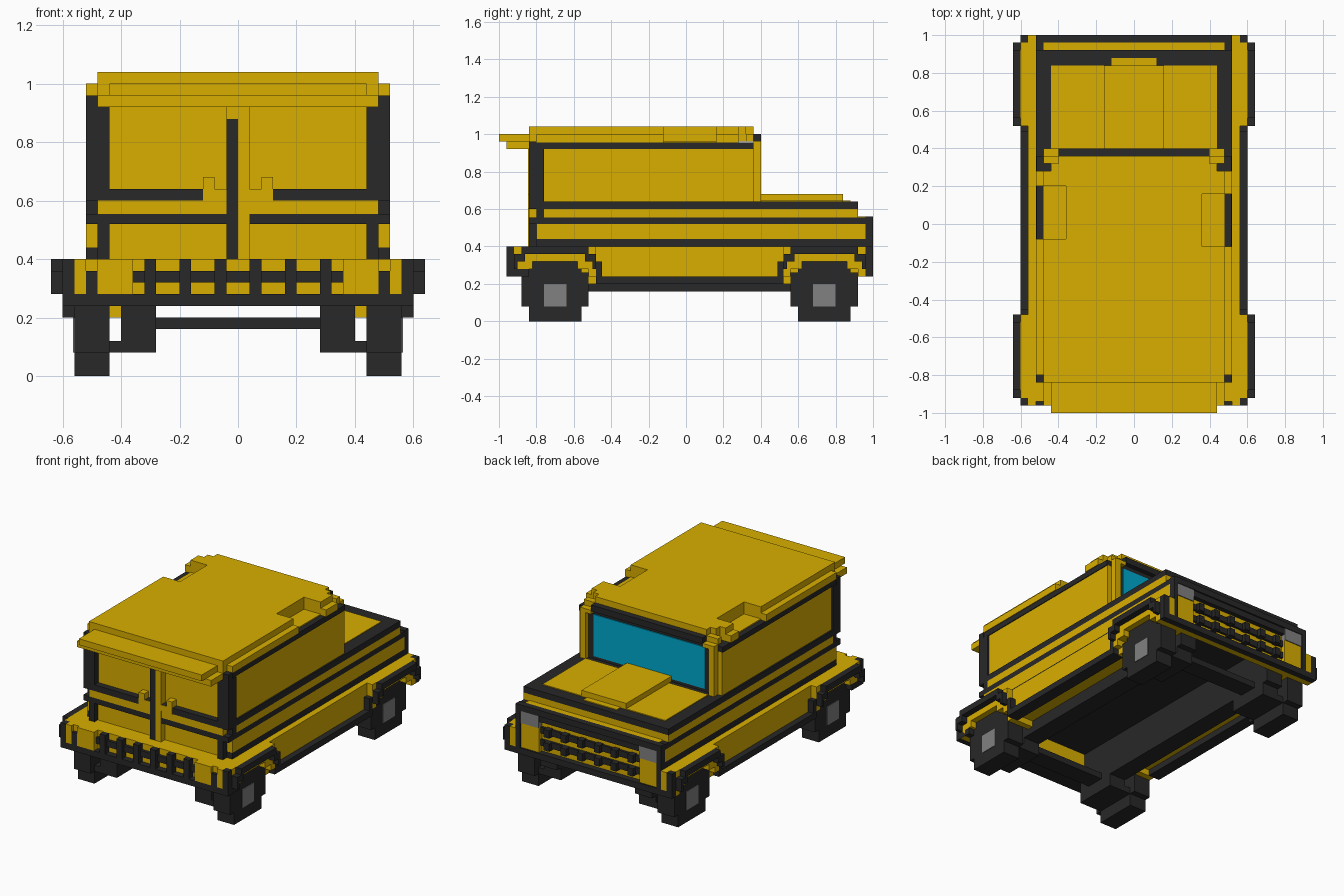
import bpy, bmesh
from mathutils import Vector

if "Cube" in bpy.data.objects:
    bpy.data.objects.remove(bpy.data.objects["Cube"])


def material(name, r, g, b):
    m = bpy.data.materials.new(name)
    m.use_nodes = True
    m.diffuse_color = (r, g, b, 1)
    m.node_tree.nodes["Principled BSDF"].inputs["Base Color"].default_value = (r, g, b, 1)
    return m


YELLOW = material("yellow paint", 0.70, 0.43, 0.0)
DARK = material("dark trim", 0.021, 0.021, 0.021)
GREY = material("grey metal", 0.22, 0.22, 0.22)
GLASS = material("blue glass", 0.0, 0.40, 0.62)


def part(name, mat, *boxes, mirror=False):
    """One object made of boxes (x0, x1, y0, y1, z0, z1), optionally mirrored in x."""
    boxes = list(boxes)
    if mirror:
        boxes += [(-b[1], -b[0], *b[2:]) for b in boxes]
    bm = bmesh.new()
    for x0, x1, y0, y1, z0, z1 in boxes:
        verts = bmesh.ops.create_cube(bm, size=1)["verts"]
        bmesh.ops.scale(bm, verts=verts, vec=(x1 - x0, y1 - y0, z1 - z0))
        bmesh.ops.translate(bm, verts=verts,
                            vec=Vector((x0 + x1, y0 + y1, z0 + z1)) / 2)
    mesh = bpy.data.meshes.new(name)
    bm.to_mesh(mesh)
    bm.free()
    mesh.materials.append(mat)
    obj = bpy.data.objects.new(name, mesh)
    bpy.context.collection.objects.link(obj)
    return obj


# Body in stacked layers, with an open tunnel between the chassis rails
part("lower_body", YELLOW, (.40, .52, -.84, .96, .24, .40), mirror=True)
part("lower_end_walls", YELLOW, (-.40, .40, -.84, -.80, .24, .40),
     (-.40, .40, .92, .96, .24, .40))
part("lower_band", DARK, (-.52, .52, -.80, .96, .40, .44))
part("waist_body", YELLOW, (-.52, .52, -.80, .96, .44, .52))
part("waist_band", DARK, (-.52, .52, -.84, .96, .52, .555))
part("shoulder_body", YELLOW, (-.48, .48, -.84, .92, .555, .60),
     (-.52, .52, -.76, .92, .555, .60), (-.48, .48, .92, .96, .555, .56))
part("shoulder_corner", DARK, (.48, .52, -.80, -.76, .555, .60), mirror=True)
part("upper_band", DARK, (-.52, .52, -.84, .92, .60, .64))
part("door_panel", YELLOW, (.52, .56, -.52, .56, .24, .40), mirror=True)
part("sill", DARK, (.52, .60, -.48, .52, .20, .24), mirror=True)

# Cabin
part("cabin", YELLOW, (-.51, .51, -.76, .36, .64, .92))
part("cabin_top_band", DARK, (-.515, .515, -.80, .36, .92, .955))
part("rear_post", DARK, (.44, .52, -.84, -.76, .64, .92),
     (.48, .52, -.84, -.80, .92, .96), mirror=True)
part("windshield_frame", DARK, (-.46, .46, .36, .37, .64, .96),
     (-.40, .40, .36, .40, .96, 1.0))
part("windshield", GLASS, (-.40, .40, .365, .376, .66, .93))
part("front_pillar", YELLOW, (.44, .48, .36, .40, .64, .96),
     (.40, .48, .32, .36, .96, 1.0), (.40, .48, .36, .40, .94, .965), mirror=True)

# Roof with a notch in each side
part("roof", YELLOW, (-.36, .36, -.84, .36, .96, 1.04), (-.48, .48, -.80, .28, .955, .962))
for s, (n0, n1) in ((1, (-.12, .16)), (-1, (-.08, .20))):
    sides = [(.36, .48, -.84, n0, .96, 1.04), (.48, .52, -.80, n0, .955, 1.0),
             (.36, .48, n1, .28, .96, 1.04), (.48, .52, n1, .28, .955, 1.0),
             (.36, .40, .28, .36, .96, 1.04), (.40, .44, .28, .32, .96, 1.04)]
    if s < 0:
        sides = [(-b[1], -b[0], *b[2:]) for b in sides]
    part("roof_side_left" if s > 0 else "roof_side_right", YELLOW, *sides)
part("rear_visor", YELLOW, (-.44, .44, -1.0, -.84, .96, 1.0),
     (-.48, .48, -.96, -.80, .92, .96))

# Rear doors, set back between the posts
part("door_window_panel", YELLOW, (-.44, .44, -.80, -.76, .64, .92))
part("door_lower_skin", YELLOW, (-.44, .44, -.806, -.80, .40, .52))
part("door_corner_trim", DARK, (.44, .48, -.84, -.80, .40, .52), mirror=True)
part("door_gap", DARK, (-.04, 0, -.845, -.80, .40, .88))
part("door_edge", YELLOW, (0, .04, -.845, -.80, .40, .92), (-.04, 0, -.845, -.80, .88, .92))
part("door_inner_skin", YELLOW, (.04, .12, -.843, -.84, .60, .64), mirror=True)
part("door_handle", YELLOW, (.08, .12, -.845, -.80, .60, .68), mirror=True)

# Hood
part("hood", YELLOW, (-.44, .44, .40, .84, .64, .645), (-.12, .12, .84, .88, .64, .645))
part("hood_scoop", YELLOW, (-.16, .16, .376, .84, .645, .68))

# Grille and lamps
cols = [-.30, -.18, -.06, .06, .18, .30]
part("grille_frame", DARK, (-.52, .52, .96, 1.0, .52, .56), (-.36, .36, .96, .99, .48, .52),
     (-.60, .60, .96, 1.0, .24, .28))
part("grille_bars", DARK, *[(-.36, .36, .96, .975, z, z + .04) for z in (.32, .40)],
     *[(x - .02, x + .02, .96, 1.0, z, z + .05) for x in cols for z in (.31, .395)])
part("headlight", GREY, (.36, .49, .96, .996, .44, .52), mirror=True)
part("lamp_panel", YELLOW, (.36, .49, .96, .99, .28, .44), mirror=True)
part("lamp_side_trim", DARK, (.49, .52, .96, 1.0, .28, .52),
     (.56, .60, .96, 1.0, .28, .40), mirror=True)
part("fender_nose", YELLOW, (.52, .56, .96, 1.0, .28, .40), mirror=True)

# Rear bumper with guard bars
part("rear_bumper", YELLOW, (-.60, .60, -.92, -.84, .28, .40))
part("rear_bumper_pads", YELLOW, (.36, .48, -.96, -.92, .28, .40),
     (.52, .56, -.96, -.92, .28, .40), (.48, .52, -.94, -.92, .36, .40), mirror=True)
part("rear_bumper_bar", DARK, (-.60, .60, -.96, -.84, .24, .28))
part("rear_guard", DARK, (-.36, .36, -.94, -.92, .32, .36),
     *[(x - .02, x + .02, -.96, -.92, .28, .40) for x in cols])
part("rear_bumper_inserts", DARK, (.48, .52, -.96, -.92, .28, .36),
     (.56, .60, -.96, -.92, .28, .40), mirror=True)

# Wheels, arches and axles; inward is the direction toward the doors
for end, c, inward in (("rear", -.70, 1), ("front", .74, -1)):
    part(end + "_wheel", DARK, (.44, .56, c - .14, c + .14, 0, .32),
         (.44, .56, c - .18, c - .14, .08, .26), (.44, .56, c + .14, c + .18, .08, .26),
         mirror=True)
    part(end + "_hub", GREY, (.55, .564, c - .06, c + .06, .08, .20), mirror=True)
    part(end + "_axle", DARK, (.28, .40, c - .14, c + .14, .08, .24),
         (.40, .44, c - .14, c + .14, .08, .12), mirror=True)
    part(end + "_crossmember", DARK, (-.28, .28, c - .06, c + .06, .16, .20))
    fender = [(.52, .60, c - .22, c + .22, .36, .40), (.52, .60, c - .18, c + .18, .32, .36)]
    fender += [(.40, .56, *sorted((c + inward * .18, c + inward * .22)), .20, .24)]
    trim = [(.60, .64, c - .18, c + .18, .36, .40)]
    liner = [(.52, .56, c - .14, c + .14, .28, .32)]
    for s in (-1, 1):
        def span(a, b):
            return sorted((c + s * a, c + s * b))
        fender += [(.52, .60, *span(.12, .22), .28, .32), (.52, .60, *span(.18, .22), .32, .36),
                   (.52, .60, *span(.18, .22), .24, .28)]
        trim += [(.60, .64, *span(.16, .22), .32, .36), (.60, .64, *span(.20, .22), .28, .32),
                 (.56, .60, *span(.22, .25), .24, .32)]
    part(end + "_fender", YELLOW, *fender, mirror=True)
    part(end + "_arch_trim", DARK, *trim, mirror=True)

# Chassis
part("chassis_rail", DARK, (.28, .40, -.80, .92, .16, .40), mirror=True)
